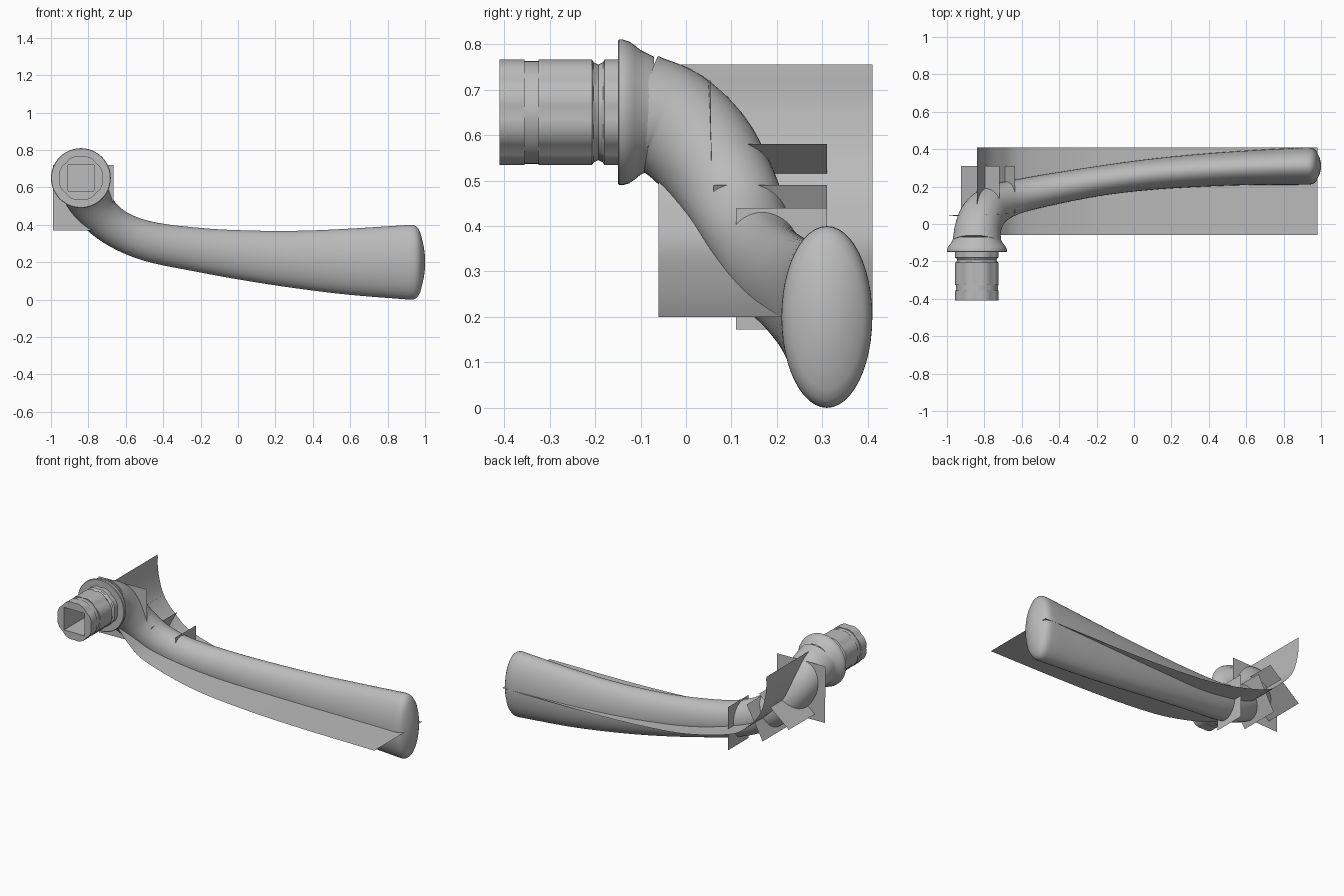
import bpy, bmesh, math
from mathutils import Vector

if "Cube" in bpy.data.objects:
    bpy.data.objects.remove(bpy.data.objects["Cube"])

grey = bpy.data.materials.new("satin_grey")
grey.use_nodes = True
COLOUR = (0.5, 0.5, 0.5, 1)
grey.diffuse_color = COLOUR
grey.node_tree.nodes["Principled BSDF"].inputs["Base Color"].default_value = COLOUR

SEGS = 48
AXIS = Vector((-0.84, 0, 0.65))   # spindle axis runs along y
ANGLES = [2 * math.pi * i / SEGS for i in range(SEGS)]


def finish(name, bm, fix_normals=True):
    if fix_normals:
        bmesh.ops.recalc_face_normals(bm, faces=bm.faces)
    mesh = bpy.data.meshes.new(name)
    bm.to_mesh(mesh)
    bm.free()
    mesh.materials.append(grey)
    obj = bpy.data.objects.new(name, mesh)
    bpy.context.collection.objects.link(obj)
    bpy.ops.object.select_all(action='DESELECT')
    obj.select_set(True)
    bpy.context.view_layer.objects.active = obj
    bpy.ops.object.shade_smooth_by_angle(angle=math.radians(35))
    return obj


def loft(name, rings, cap_start=True, cap_end=True):
    bm = bmesh.new()
    loops = [[bm.verts.new(p) for p in ring] for ring in rings]
    for a, b in zip(loops, loops[1:]):
        for i in range(SEGS):
            j = (i + 1) % SEGS
            bm.faces.new((a[i], a[j], b[j], b[i]))
    if cap_start:
        bm.faces.new(loops[0])
    if cap_end:
        bm.faces.new(loops[-1])
    return finish(name, bm)


def spindle_ring(y, radius):
    """Ring around the spindle axis; radius is a function of the angle."""
    return [AXIS + Vector((radius(t) * math.cos(t), y, radius(t) * math.sin(t)))
            for t in ANGLES]


def spline(points, steps):
    """Catmull-Rom interpolation of tuples of any length."""
    pts = [Vector(p) for p in points]
    pts = [2 * pts[0] - pts[1]] + pts + [2 * pts[-1] - pts[-2]]
    out = []
    for p0, p1, p2, p3 in zip(pts, pts[1:], pts[2:], pts[3:]):
        for s in range(steps):
            t = s / steps
            out.append(0.5 * (2 * p1 + (p2 - p0) * t
                              + (2 * p0 - 5 * p1 + 4 * p2 - p3) * t ** 2
                              + (3 * p1 - p0 - 3 * p2 + p3) * t ** 3))
    return out + [pts[-2]]


# Fluted insert with two grooves and a square socket
def square(t):
    return 0.07 / max(abs(math.cos(t)), abs(math.sin(t)))


def fluted(r):
    return lambda t: r - 0.006 * max(0, math.cos(8 * t)) * (r > 0.115)


insert_profile = [(-0.41, 0.12), (-0.355, 0.12), (-0.355, 0.113), (-0.325, 0.113),
                  (-0.325, 0.12), (-0.207, 0.12), (-0.203, 0.11), (-0.193, 0.105),
                  (-0.183, 0.11), (-0.179, 0.12), (-0.145, 0.12)]
insert_rings = [spindle_ring(-0.15, square), spindle_ring(-0.41, square)]
insert_rings += [spindle_ring(y, fluted(r)) for y, r in insert_profile]
loft("socket_insert", insert_rings, cap_end=False)

# Flared collar
collar_profile = [(-0.15, 0.105), (-0.15, 0.157), (-0.147, 0.16), (-0.138, 0.16),
                  (-0.125, 0.156), (-0.112, 0.147), (-0.10, 0.137),
                  (-0.085, 0.13), (-0.07, 0.122)]
loft("collar", [spindle_ring(y, lambda t, r=r: r) for y, r in collar_profile],
     cap_start=False, cap_end=False)

# Lever path: centre, half width, half height
lever_path = [(-0.84, -0.10, 0.65), (-0.835, -0.03, 0.625), (-0.81, 0.04, 0.56),
              (-0.75, 0.10, 0.465), (-0.64, 0.142, 0.376), (-0.47, 0.18, 0.31),
              (-0.2, 0.228, 0.265), (0.06, 0.262, 0.235), (0.33, 0.285, 0.214),
              (0.6, 0.30, 0.203), (0.92, 0.31, 0.2)]
half_width = [0.13, 0.124, 0.12, 0.108, 0.092, 0.085, 0.08, 0.082, 0.087, 0.092, 0.1]
half_height = [0.13, 0.124, 0.12, 0.108, 0.102, 0.107, 0.118, 0.135, 0.155, 0.177, 0.2]
centres = spline(lever_path, 6)
sizes = spline(list(zip(half_width, half_height)), 6)
rings = []
for i, (centre, size) in enumerate(zip(centres, sizes)):
    tangent = (centres[min(i + 1, len(centres) - 1)] - centres[max(i - 1, 0)]).normalized()
    if i == len(centres) - 1:
        tangent = Vector((1, 0, 0))
    up = (Vector((0, 0, 1)) - tangent * tangent.z).normalized()
    side = up.cross(tangent)
    rings.append([centre + side * size[0] * math.cos(t) + up * size[1] * math.sin(t)
                  for t in ANGLES])

# Rounded, slightly domed tip
for x, scale in [(0.938, 0.995), (0.951, 0.965), (0.963, 0.91), (0.974, 0.8),
                 (0.985, 0.6), (0.994, 0.4), (0.999, 0.2), (1.0, 0.05)]:
    rings.append([Vector((x, 0.31 + 0.1 * scale * math.cos(t),
                          0.2 + 0.2 * scale * math.sin(t))) for t in ANGLES])
loft("lever", rings)


# Thin guide sheets: a profile in x and z, swept along y
def sheet(name, profile, y0, y1, skew=0.0):
    bm = bmesh.new()
    rows = [(bm.verts.new((x, y0, z)), bm.verts.new((x, y1, z))) for x, z in profile]
    for a, b in zip(rows, rows[1:]):
        bm.faces.new((a[0], b[0], b[1], a[1]))
    return finish(name, bm, False)


parting_profile = [(-0.84, 0.755), (-0.836, 0.65), (-0.80, 0.52), (-0.72, 0.42),
                   (-0.6, 0.335), (-0.3, 0.255), (0, 0.222), (0.4, 0.205), (0.98, 0.2)]
sheet("parting_sheet", spline(parting_profile, 6), -0.06, 0.41)

# Section sheets standing across the lever
sheet("upper_section_sheet", [(-0.925, 0.41), (-0.72, 0.58)], 0.055, 0.31)
sheet("middle_section_sheet", [(-0.745, 0.29), (-0.635, 0.49)], 0.06, 0.31)
sheet("lower_section_sheet", [(-0.508, 0.172), (-0.508, 0.44)], 0.11, 0.31)

# Slightly turned sheet across the neck
bm = bmesh.new()
corners = [(-0.99, 0.046, 0.37), (-0.665, 0.058, 0.37),
           (-0.665, 0.054, 0.72), (-0.99, 0.042, 0.72)]
bm.faces.new([bm.verts.new(c) for c in corners])
finish("neck_section_sheet", bm, False)
